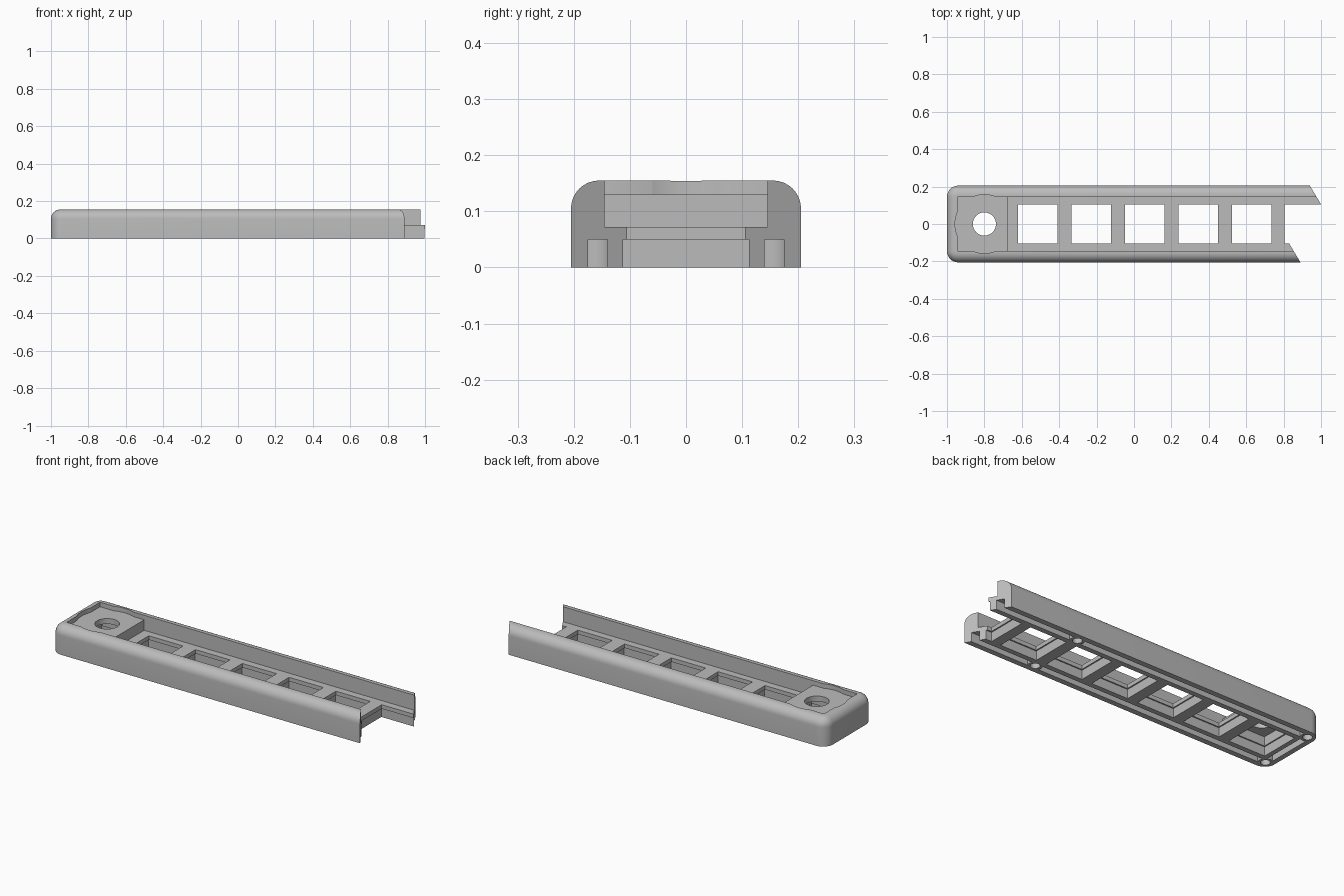
import bpy, bmesh, math
from mathutils import Matrix

if "Cube" in bpy.data.objects:
    bpy.data.objects.remove(bpy.data.objects["Cube"])

grey = bpy.data.materials.new("plain_grey")
grey.use_nodes = True
COLOUR = (0.5, 0.5, 0.5, 1)
grey.diffuse_color = COLOUR
grey.node_tree.nodes["Principled BSDF"].inputs["Base Color"].default_value = COLOUR


def to_object(name, bm):
    bmesh.ops.recalc_face_normals(bm, faces=bm.faces)
    mesh = bpy.data.meshes.new(name)
    bm.to_mesh(mesh)
    bm.free()
    mesh.materials.append(grey)
    ob = bpy.data.objects.new(name, mesh)
    bpy.context.collection.objects.link(ob)
    return ob


def prism(name, outline, z0, z1):
    bm = bmesh.new()
    base = bm.faces.new([bm.verts.new((x, y, z0)) for x, y in outline])
    top = bmesh.ops.extrude_face_region(bm, geom=[base])["geom"]
    verts = [v for v in top if isinstance(v, bmesh.types.BMVert)]
    bmesh.ops.translate(bm, vec=(0, 0, z1 - z0), verts=verts)
    return to_object(name, bm)


def box(name, x0, x1, y0, y1, z0, z1):
    return prism(name, [(x0, y0), (x1, y0), (x1, y1), (x0, y1)], z0, z1)


def cylinder(name, x, y, r, z0, z1, sides=32):
    ring = [2 * math.pi * i / sides for i in range(sides)]
    return prism(name, [(x + r * math.cos(a), y + r * math.sin(a)) for a in ring], z0, z1)


def combine(target, tool, operation="DIFFERENCE"):
    mod = target.modifiers.new("cut", "BOOLEAN")
    mod.operation, mod.object, mod.solver = operation, tool, "EXACT"
    bpy.context.view_layer.objects.active = target
    bpy.ops.object.modifier_apply(modifier=mod.name)
    bpy.data.objects.remove(tool)


# Long body with rounded closed end and rounded top rim
HALF, TOP, FLOOR = 0.205, 0.155, 0.072
bm = bmesh.new()
bmesh.ops.create_cube(bm, size=1, matrix=Matrix.Translation((0.15, 0, TOP / 2))
                      @ Matrix.Diagonal((2.3, 2 * HALF, TOP, 1)))
corners = [e for e in bm.edges if all(v.co.x < 0 for v in e.verts)
           and abs(e.verts[0].co.z - e.verts[1].co.z) > 0.1]
bmesh.ops.bevel(bm, geom=corners, offset=0.06, segments=8, profile=0.5, affect="EDGES")
rim = [e for e in bm.edges if all(v.co.z > TOP - 0.001 for v in e.verts)
       and not all(v.co.x > 1.2 for v in e.verts)]
bmesh.ops.bevel(bm, geom=rim, offset=0.05, segments=8, profile=0.5, affect="EDGES")
body = to_object("channel_body", bm)

# Deep top channel, and the shallower seat around the round hole
HOLE_X = -0.80
combine(body, box("channel_cutter", -0.675, 1.5, -0.145, 0.145, FLOOR, 0.3))
seat = box("seat_cutter", -0.945, -0.60, -0.145, 0.145, 0.13, 0.3)
combine(seat, cylinder("seat_bulge", HOLE_X, 0, 0.157, 0.13, 0.3, 48), "UNION")
combine(body, seat)

# Row of square windows, each with a wider pocket beneath
PITCH, SIZE = 0.286, 0.105
for i in range(7):
    x0 = HOLE_X - SIZE + i * PITCH
    x1 = x0 + 2 * SIZE if i < 6 else 1.5
    if i == 6:
        x0 = 0.805
    roof = 0.1 if i == 0 else 0.2
    combine(body, box("window_cutter", x0, x1, -SIZE, SIZE, -0.1, roof))
    combine(body, box("pocket_cutter", x0 - 0.007, x1 + 0.007, -0.112, 0.112, -0.1, 0.05))
combine(body, cylinder("hole_cutter", HOLE_X, 0, 0.062, 0.05, 0.3, 48))

# Grooves underneath, broken by bosses with blind screw holes
END_X, SIDE_Y, DEPTH, G = -0.955, 0.1575, 0.05, 0.0175
bosses = [(x, s * SIDE_Y) for x in (END_X, 0.487) for s in (-1, 1)]
grooves = [(END_X, 1.5, s * SIDE_Y - G, s * SIDE_Y + G) for s in (-1, 1)]
grooves.append((END_X - G, END_X + G, -SIDE_Y, SIDE_Y))
for x0, x1, y0, y1 in grooves:
    groove = box("groove_cutter", x0, x1, y0, y1, -0.1, DEPTH)
    for x, y in bosses:
        combine(groove, cylinder("boss", x, y, 0.038, -0.2, 0.2))
    combine(body, groove)
for x, y in bosses:
    combine(body, cylinder("screw_hole_cutter", x, y, 0.024, -0.1, DEPTH))

# Slanted open end, staggered between the two side walls
combine(body, prism("end_cutter", [
    (0.934, 0.215), (1.063, 0), (0.83, 0), (0.83, -0.105),
    (0.896, -0.215), (1.5, -0.215), (1.5, 0.215)], -0.1, 0.3))

bpy.ops.object.select_all(action="DESELECT")
body.select_set(True)
bpy.context.view_layer.objects.active = body
bpy.ops.object.shade_smooth_by_angle(angle=math.radians(30))
